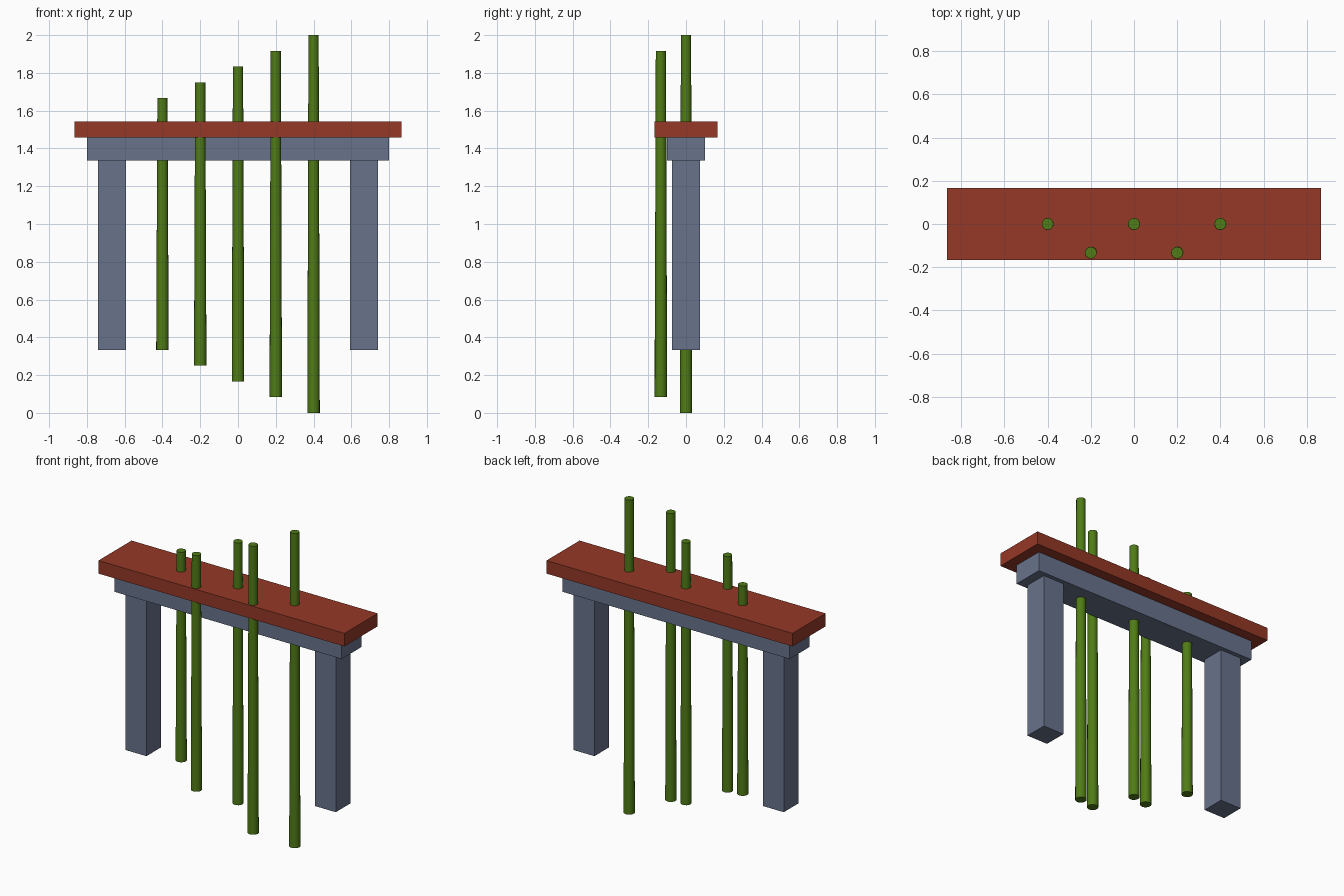
import bpy
import math

default_cube = bpy.data.objects.get("Cube")
if default_cube:
    bpy.data.objects.remove(default_cube, do_unlink=True)


def make_material(name, rgb):
    mat = bpy.data.materials.new(name)
    mat.use_nodes = True
    color = (*rgb, 1.0)
    mat.diffuse_color = color
    for node in mat.node_tree.nodes:
        if node.type == "BSDF_PRINCIPLED":
            node.inputs["Base Color"].default_value = color
    return mat


slate = make_material("slate_grey", (0.14, 0.17, 0.26))
red = make_material("brick_red", (0.30, 0.04, 0.02))
green = make_material("leaf_green", (0.08, 0.20, 0.008))


def box(name, center, size, mat):
    bpy.ops.mesh.primitive_cube_add(size=1, location=center)
    obj = bpy.context.object
    obj.name = name
    obj.scale = size
    bpy.ops.object.transform_apply(location=False, rotation=False, scale=True)
    obj.data.materials.append(mat)
    return obj


def pole(name, x, y, length):
    # Slightly tapered rod, thicker at its foot
    bpy.ops.mesh.primitive_cone_add(vertices=16, radius1=0.033, radius2=0.027,
                                    depth=length, location=(x, y, 1.0))
    obj = bpy.context.object
    obj.name = name
    obj.data.materials.append(green)
    bpy.ops.object.shade_smooth_by_angle(angle=math.radians(40))
    return obj


# Two square pillars
for side, label in ((1, "left"), (-1, "right")):
    box(f"{label}_pillar", (side * 0.667, 0, 0.835), (0.147, 0.147, 1.003), slate)

# Lintel beam and the slab over it
box("lintel_beam", (0, 0, 1.398), (1.6, 0.2, 0.126), slate)
box("top_slab", (0, 0, 1.50), (1.733, 0.333, 0.083), red)

# Row of poles, longer toward the left, alternating between two depths
for i in range(5):
    y = -0.133 if i % 2 else 0.0
    pole(f"pole_{i + 1}", -0.4 + 0.2 * i, y, 4 / 3 + i / 6)
